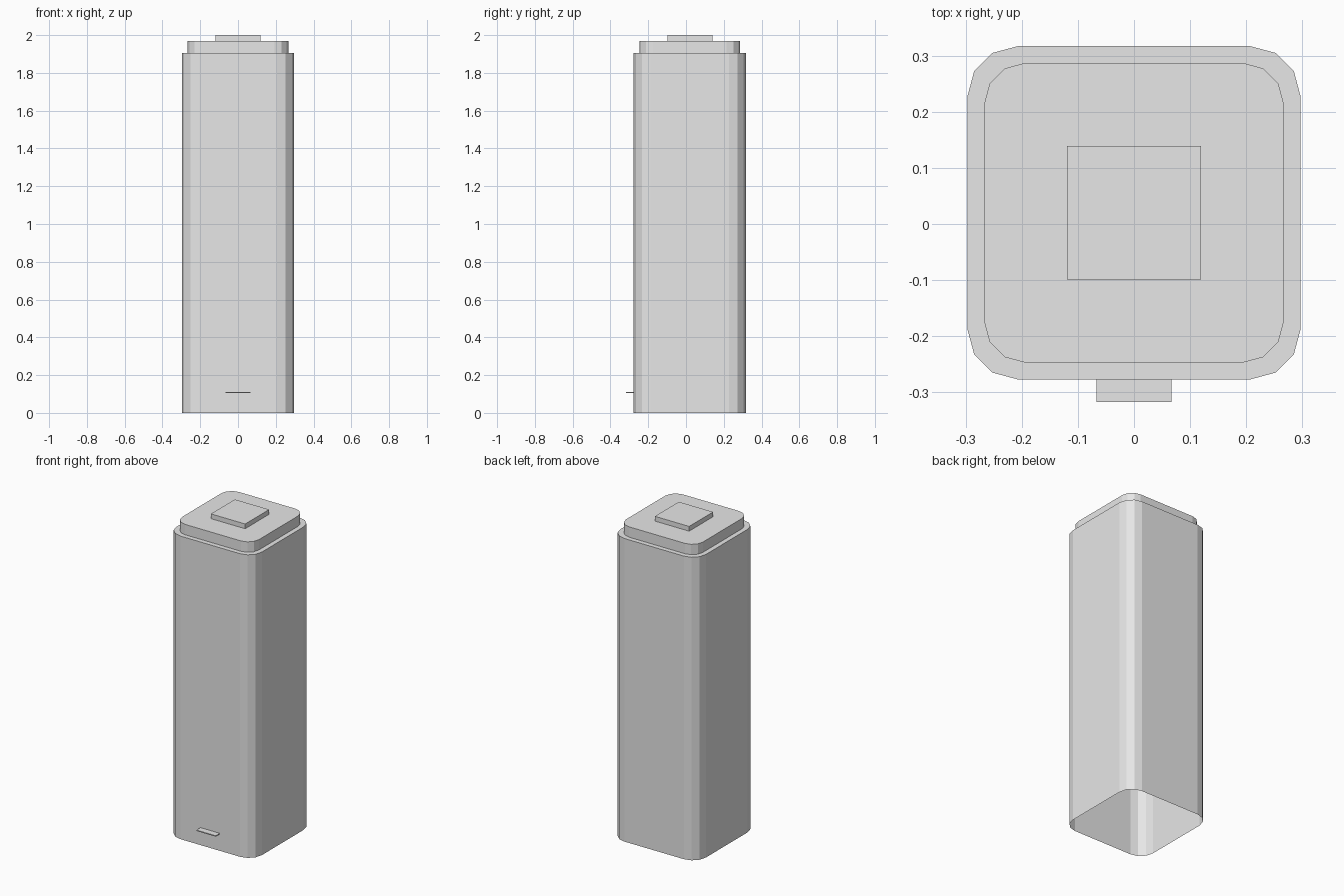
import bpy, bmesh, math

cube = bpy.data.objects.get("Cube")
if cube:
    bpy.data.objects.remove(cube, do_unlink=True)

grey = bpy.data.materials.new("light grey")
grey.use_nodes = True
grey.diffuse_color = (0.8, 0.8, 0.8, 1)
grey.node_tree.nodes["Principled BSDF"].inputs["Base Color"].default_value = (0.8, 0.8, 0.8, 1)

CENTRE_Y = 0.02


def rounded_outline(hx, hy, radius, steps=3):
    """Counter-clockwise rectangle outline with rounded corners."""
    if radius == 0:
        return [(hx, hy), (-hx, hy), (-hx, -hy), (hx, -hy)]
    points = []
    for corner, (sx, sy) in enumerate([(1, 1), (-1, 1), (-1, -1), (1, -1)]):
        for i in range(steps + 1):
            a = math.pi / 2 * (corner + i / steps)
            points.append((sx * (hx - radius) + radius * math.cos(a),
                           sy * (hy - radius) + radius * math.sin(a)))
    return points


def prism(name, hx, hy, z0, z1, radius=0, y=CENTRE_Y, bottom=False):
    """Upright prism with a closed top and an optional bottom."""
    bm = bmesh.new()
    outline = rounded_outline(hx, hy, radius)
    low = [bm.verts.new((px, py + y, z0)) for px, py in outline]
    high = [bm.verts.new((px, py + y, z1)) for px, py in outline]
    for i in range(len(outline)):
        j = (i + 1) % len(outline)
        bm.faces.new((low[i], low[j], high[j], high[i]))
    bm.faces.new(high)
    if bottom:
        bm.faces.new(low[::-1])
    mesh = bpy.data.meshes.new(name)
    bm.to_mesh(mesh)
    bm.free()
    mesh.materials.append(grey)
    obj = bpy.data.objects.new(name, mesh)
    bpy.context.collection.objects.link(obj)
    return obj


# Tall hollow body, open underneath
prism("body", 0.297, 0.297, 0, 1.905, 0.09)
# Stepped lid and the square button on it
prism("lid", 0.267, 0.267, 1.905, 1.97, 0.073)
prism("top_button", 0.119, 0.119, 1.97, 2.0)
# Thin tab sticking out low on the front
prism("front_tab", 0.067, 0.02, 0.104, 0.11, y=-0.297, bottom=True)
